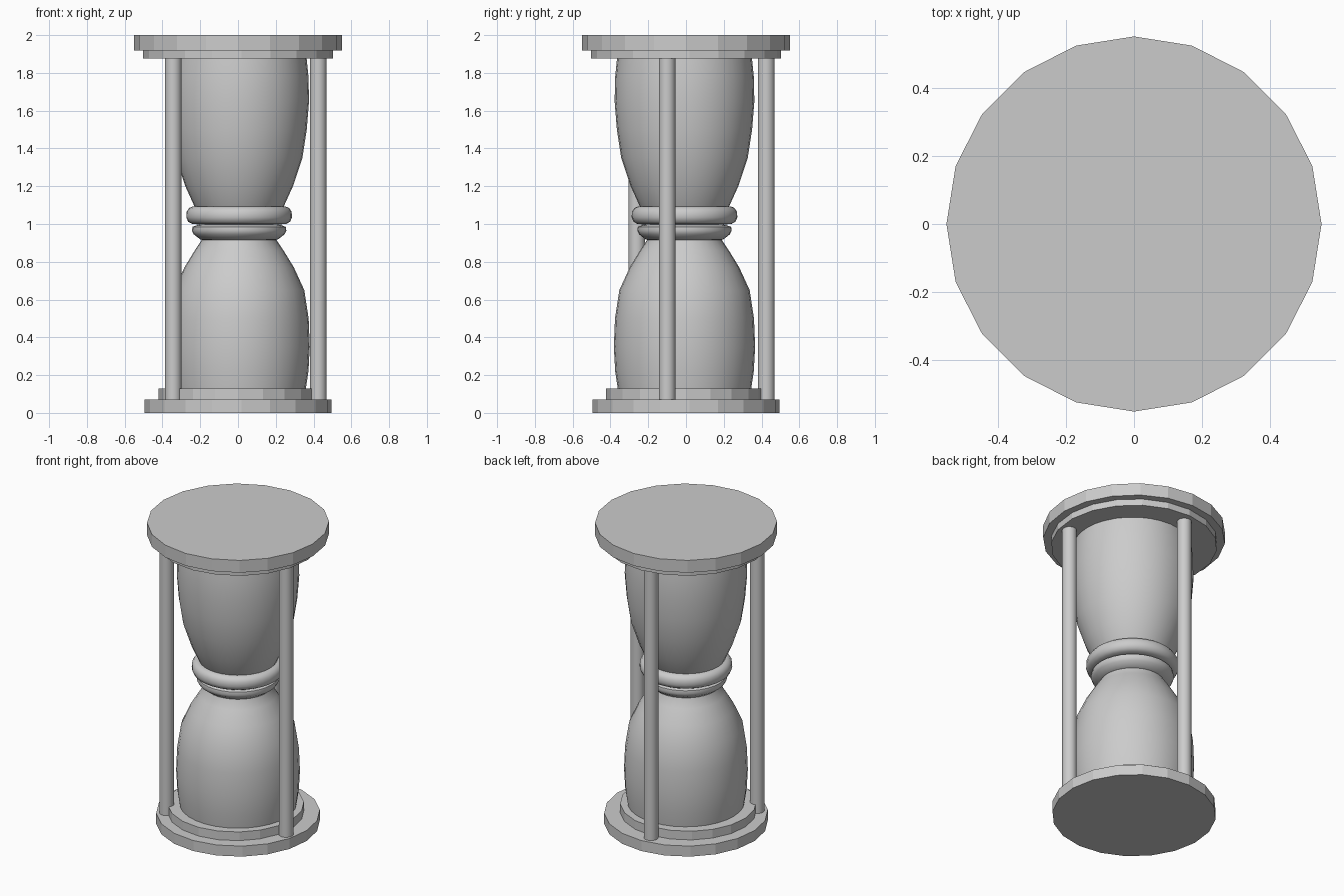
import bpy, bmesh
from math import sin, cos, pi, radians

if "Cube" in bpy.data.objects:
    bpy.data.objects.remove(bpy.data.objects["Cube"])


def lathe(name, profile, centre=(0, 0), sides=32, turn=0.0, smooth_angle=None):
    """Revolve (radius, z) points around z and close both ends."""
    bm = bmesh.new()
    rings = []
    for r, z in profile:
        rings.append([bm.verts.new((centre[0] + r * cos(turn + 2 * pi * i / sides),
                                    centre[1] + r * sin(turn + 2 * pi * i / sides), z))
                      for i in range(sides)])
    for a, b in zip(rings, rings[1:]):
        for i in range(sides):
            j = (i + 1) % sides
            bm.faces.new((a[i], a[j], b[j], b[i]))
    bm.faces.new(rings[0][::-1])
    bm.faces.new(rings[-1])
    mesh = bpy.data.meshes.new(name)
    bm.to_mesh(mesh)
    bm.free()
    ob = bpy.data.objects.new(name, mesh)
    bpy.context.collection.objects.link(ob)
    if smooth_angle:
        bpy.ops.object.select_all(action='DESELECT')
        ob.select_set(True)
        bpy.context.view_layer.objects.active = ob
        bpy.ops.object.shade_smooth_by_angle(angle=radians(smooth_angle))
    return ob


def disc(name, r, z0, z1, centre=(0, 0), turn=0.0):
    return lathe(name, [(r, z0), (r, z1)], centre, 20, radians(turn))


# Stepped end plates, faceted
disc("base_plate", 0.495, 0.0, 0.07, turn=2)
disc("base_step", 0.412, 0.07, 0.128, (-0.008, -0.012), 2)
disc("top_step", 0.502, 1.875, 1.92, turn=2)
disc("top_plate", 0.55, 1.918, 2.0)

# Glass bulbs, slightly off the plate axis
axis = (0.006, -0.008)
lathe("lower_bulb", [(0.352, 0.12), (0.367, 0.22), (0.374, 0.35), (0.368, 0.5),
                     (0.345, 0.65), (0.29, 0.77), (0.235, 0.86), (0.195, 0.92),
                     (0.19, 0.96)], axis, 32, 0, 40)
lathe("upper_bulb", [(0.19, 1.02), (0.235, 1.09), (0.285, 1.2), (0.335, 1.35),
                     (0.358, 1.5), (0.37, 1.65), (0.367, 1.78), (0.357, 1.88)],
      axis, 32, 0, 40)

# Collars around the neck
lathe("lower_collar", [(0.19, 0.915), (0.205, 0.918), (0.24, 0.945), (0.25, 0.965),
                       (0.247, 0.985), (0.225, 0.993), (0.205, 0.997), (0.205, 1.005)],
      axis, 32, 0, 40)
lathe("upper_collar", [(0.22, 0.998), (0.25, 1.001), (0.27, 1.012), (0.28, 1.035),
                       (0.278, 1.065), (0.265, 1.085), (0.245, 1.093), (0.22, 1.093)],
      axis, 32, 0, 40)

# Three upright rods
for side, pos in (("right", (0.425, -0.1)), ("back", (-0.04, 0.425)),
                  ("left", (-0.343, -0.26))):
    lathe(side + "_rod", [(0.044, 0.065), (0.044, 1.88)], pos, 20, 0, 40)
